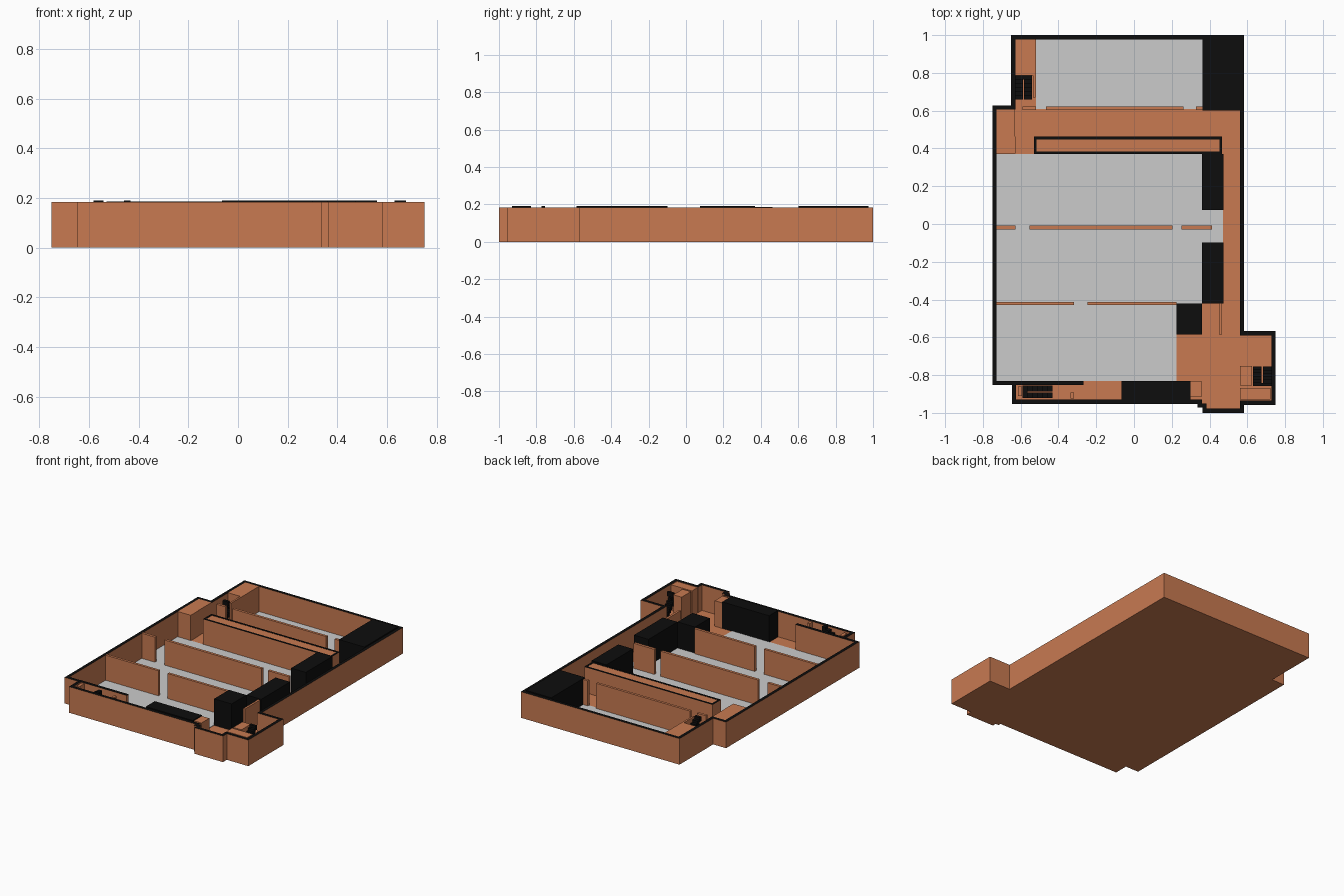
import bpy, bmesh

if "Cube" in bpy.data.objects:
    bpy.data.objects.remove(bpy.data.objects["Cube"])

H, BH, FL = 0.183, 0.19, 0.004      # wall height, black block height, floor level


def material(name, rgb):
    m = bpy.data.materials.new(name)
    m.diffuse_color = (*rgb, 1)
    m.use_nodes = True
    m.node_tree.nodes["Principled BSDF"].inputs["Base Color"].default_value = m.diffuse_color
    return m


ORANGE = material("terracotta", (0.58, 0.195, 0.083))
BLACK = material("black", (0.004, 0.004, 0.004))


def finish(bm, name, *mats):
    bmesh.ops.recalc_face_normals(bm, faces=bm.faces[:])
    me = bpy.data.meshes.new(name)
    bm.to_mesh(me)
    bm.free()
    for m in mats:
        if m:
            me.materials.append(m)
    ob = bpy.data.objects.new(name, me)
    bpy.context.collection.objects.link(ob)
    return ob


def add_box(bm, x0, x1, y0, y1, z0, z1):
    for v in bmesh.ops.create_cube(bm, size=1)["verts"]:
        v.co = (x1 if v.co.x > 0 else x0, y1 if v.co.y > 0 else y0,
                z1 if v.co.z > 0 else z0)


def box(name, x0, x1, y0, y1, mat=ORANGE, z1=H, z0=FL):
    bm = bmesh.new()
    add_box(bm, x0, x1, y0, y1, z0, z1)
    return finish(bm, name, mat)


def inset(pts, t):
    """Inward mitred offset of a counter-clockwise right-angled outline."""
    out = []
    n = len(pts)
    for i, (x, y) in enumerate(pts):
        ox, oy = 0, 0
        for (ax, ay), (bx, by) in ((pts[i - 1], (x, y)), ((x, y), pts[(i + 1) % n])):
            l = abs(bx - ax) + abs(by - ay)
            ox -= (by - ay) / l * t
            oy += (bx - ax) / l * t
        out.append((x + ox, y + oy))
    return out


# Outer shell: slab and perimeter wall in one mesh, with black wall tops
outline = [(-0.65, 1), (-0.65, 0.627), (-0.75, 0.627), (-0.75, -0.853),
           (-0.647, -0.853), (-0.647, -0.952), (0.337, -0.952), (0.337, -0.972),
           (0.362, -0.972), (0.362, -1), (0.583, -1), (0.583, -0.957),
           (0.75, -0.957), (0.75, -0.567), (0.583, -0.567), (0.583, 1)]
inner = inset(outline, 0.022)
bm = bmesh.new()
rings = [[bm.verts.new((x, y, z)) for x, y in pts]
         for pts, z in ((outline, 0), (outline, H), (inner, H), (inner, FL))]
for k in range(3):
    for i in range(len(outline)):
        j = (i + 1) % len(outline)
        f = bm.faces.new((rings[k][i], rings[k][j], rings[k + 1][j], rings[k + 1][i]))
        f.material_index = 1 if k == 1 else 0
bm.faces.new(rings[0])
bm.faces.new(rings[3])
finish(bm, "outer_walls", ORANGE, BLACK)

# Grey room floors
for i, r in enumerate([(-0.52, 0.365, 0.61, 0.978), (-0.728, 0.47, -0.42, 0.37),
                       (-0.728, 0.224, -0.83, -0.42)]):
    box(f"room_floor_{i}", *r, mat=None, z1=FL + 0.003)

# Thin partitions with door gaps: y range, then x spans
for (y0, y1), spans in {
    (0.604, 0.622): [(-0.59, -0.52), (-0.467, 0.262), (0.328, 0.365)],
    (-0.028, -0.009): [(-0.728, -0.627), (-0.553, 0.203), (0.252, 0.414)],
    (-0.43, -0.412): [(-0.728, -0.317), (-0.245, 0.224)],
}.items():
    for x0, x1 in spans:
        box("partition", x0, x1, y0, y1)
box("lobby_partition", 0.45, 0.465, -0.585, -0.42)
box("stair_partition", -0.535, -0.522, 0.67, 0.79)

# Orange shafts and closets
for r in [(-0.628, -0.522, 0.787, 0.978), (-0.728, -0.628, 0.372, 0.463),
          (-0.728, -0.63, 0.463, 0.605), (0.3, 0.358, -0.917, -0.83),
          (0.561, 0.625, -0.855, -0.752), (0.561, 0.722, -0.93, -0.867),
          (-0.335, -0.317, -0.925, -0.893), (-0.615, -0.592, -0.91, -0.86)]:
    box("closet", *r)

# Central core with a black rim
X0, X1, Y0, Y1, T = -0.53, 0.466, 0.37, 0.462, 0.014
box("core", X0, X1, Y0, Y1)
bm = bmesh.new()
for r in [(X0, X1, Y0, Y0 + T), (X0, X1, Y1 - T, Y1),
          (X0, X0 + T, Y0 + T, Y1 - T), (X1 - T, X1, Y0 + T, Y1 - T)]:
    add_box(bm, *r, H, H + 0.002)
finish(bm, "core_rim", BLACK)

# Solid black service blocks
for r in [(0.363, 0.56, 0.602, 0.977), (0.36, 0.474, 0.075, 0.37),
          (0.36, 0.474, -0.42, -0.098), (0.224, 0.36, -0.585, -0.42),
          (-0.065, 0.3, -0.93, -0.83)]:
    box("service_block", *r, mat=BLACK, z1=BH)

# South wall of the lower room
box("south_room_wall", -0.64, -0.27, -0.85, -0.832)
box("south_room_wall_cap", -0.65, -0.268, -0.852, -0.83, BLACK, H + 0.001, H)


def stair(name, landing, end, low, high, along_x=False, steps=5):
    """Switchback stair: low flight up to a landing, high flight back to the end."""
    bm = bmesh.new()
    d = (end - landing) / (steps + 1)
    rise = BH / (2 * steps + 1)

    def tread(a, b, cross, n):
        a, b = sorted((a, b))
        r = (a, b, *cross) if along_x else (*cross, a, b)
        top = n * rise
        add_box(bm, *r, max(FL, top - 1.8 * rise), top)

    for k in range(steps):
        tread(end - k * d, end - (k + 1) * d, low, k + 1)
        tread(landing + (k + 1) * d, landing + (k + 2) * d, high, steps + 2 + k)
    tread(landing, landing + d, (min(low + high), max(low + high)), steps + 1)
    finish(bm, name, BLACK)


stair("north_stair", 0.785, 0.66, (-0.628, -0.588), (-0.582, -0.541))
stair("east_stair", -0.858, -0.755, (0.682, 0.727), (0.63, 0.676))
stair("south_stair", -0.59, -0.432, (-0.886, -0.856), (-0.922, -0.891), along_x=True)
